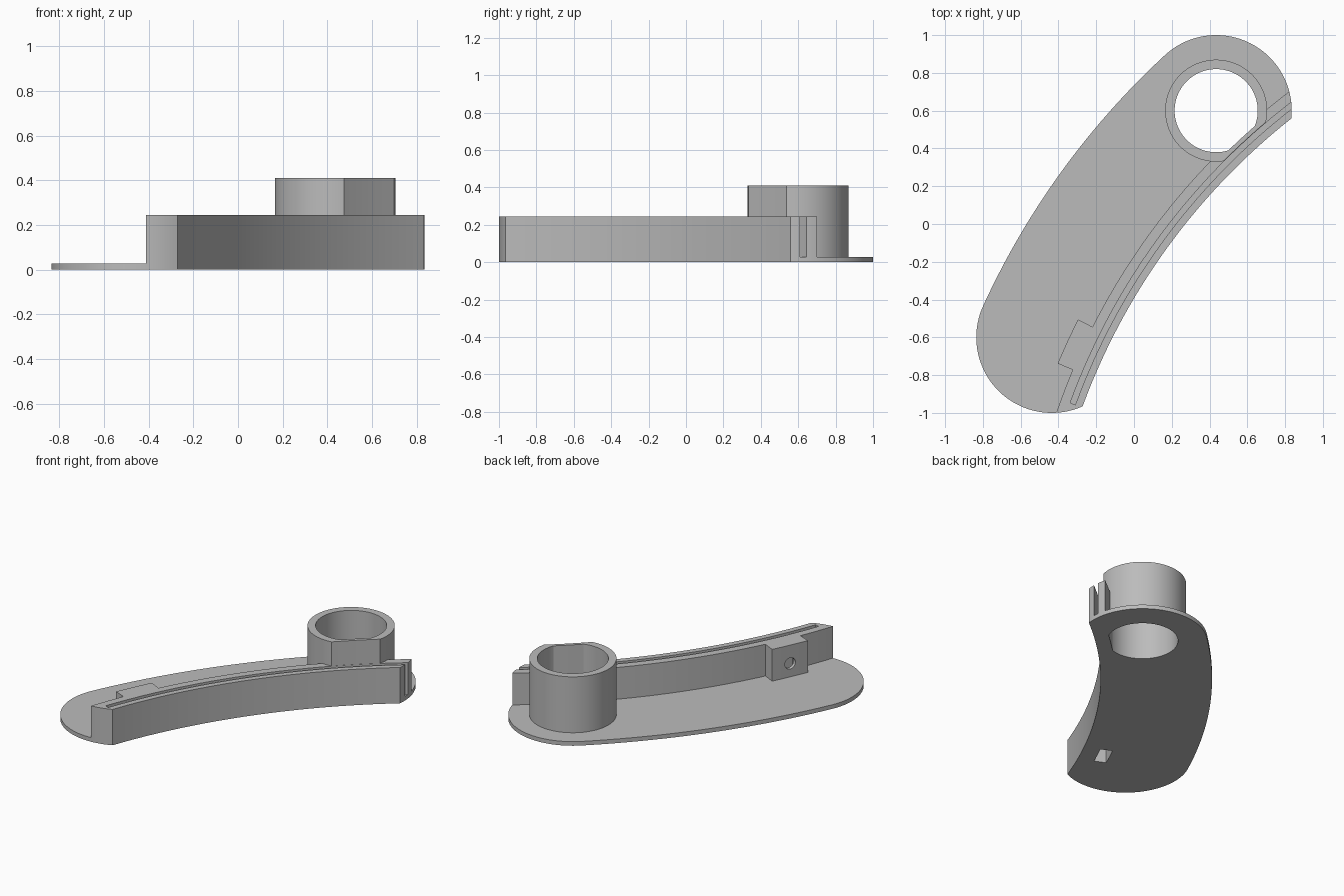
import bpy
import bmesh
import math
from mathutils import Vector, Matrix

if "Cube" in bpy.data.objects:
    bpy.data.objects.remove(bpy.data.objects["Cube"], do_unlink=True)

CENTRE = Vector((2.982, -2.162))      # common centre of all long arcs
TOP_END = Vector((0.435, 0.6))        # centre of the rounded end at the collar
LOW_END = -TOP_END
END_R = 0.4
BACK_R = (TOP_END - CENTRE).length + END_R
FRONT_R = 3.467
PLATE_Z, WALL_Z, COLLAR_Z = 0.028, 0.245, 0.41

grey = bpy.data.materials.new("plain grey")
grey.use_nodes = True
grey.diffuse_color = (0.5, 0.5, 0.5, 1)
grey.node_tree.nodes["Principled BSDF"].inputs["Base Color"].default_value = (0.5, 0.5, 0.5, 1)


def arc(centre, radius, a0, a1, steps=40):
    return [centre + radius * Vector((math.cos(a), math.sin(a)))
            for a in (a0 + (a1 - a0) * i / steps for i in range(steps + 1))]


def angle(point, centre):
    d = point - centre
    return math.atan2(d.y, d.x)


def prism(name, points, z0, z1):
    """Extrude a flat outline from z0 to z1."""
    bm = bmesh.new()
    face = bm.faces.new([bm.verts.new((p.x, p.y, z0)) for p in points])
    top = bmesh.ops.extrude_face_region(bm, geom=[face])["geom"]
    bmesh.ops.translate(bm, vec=(0, 0, z1 - z0),
                        verts=[v for v in top if isinstance(v, bmesh.types.BMVert)])
    bmesh.ops.recalc_face_normals(bm, faces=bm.faces)
    mesh = bpy.data.meshes.new(name)
    bm.to_mesh(mesh)
    bm.free()
    mesh.materials.append(grey)
    obj = bpy.data.objects.new(name, mesh)
    bpy.context.collection.objects.link(obj)
    return obj


def band(name, r0, r1, deg0, deg1, z0, z1):
    """Curved bar between two radii about the common centre."""
    a0, a1 = math.radians(deg0), math.radians(deg1)
    return prism(name, arc(CENTRE, r0, a0, a1) + arc(CENTRE, r1, a1, a0), z0, z1)


def cylinder(name, radius, z0, z1):
    return prism(name, arc(TOP_END, radius, 0, math.tau, 96)[:-1], z0, z1)


def combine(target, tool, operation):
    """Apply a boolean and discard the tool."""
    tool.hide_render = True
    mod = target.modifiers.new("combine", "BOOLEAN")
    mod.operation, mod.solver, mod.object = operation, "EXACT", tool
    graph = bpy.context.evaluated_depsgraph_get()
    graph.update()
    mesh = bpy.data.meshes.new_from_object(target.evaluated_get(graph))
    target.modifiers.clear()
    target.data = mesh
    bpy.data.objects.remove(tool, do_unlink=True)


def crossing(end, radius, side):
    """Point where a long arc meets a rounded end."""
    d = (end - CENTRE).length
    c = (radius ** 2 + d ** 2 - END_R ** 2) / (2 * radius * d)
    a = angle(end, CENTRE) + side * math.acos(min(1, c))
    return CENTRE + radius * Vector((math.cos(a), math.sin(a)))


def end_arc(end, p, q):
    a0, a1 = angle(p, end), angle(q, end)
    return arc(end, END_R, a0, a1 if a1 > a0 else a1 + math.tau, 56)


# Banana-shaped body, lowered to a thin plate behind the curved wall
front_top, back_top = crossing(TOP_END, FRONT_R, -1), crossing(TOP_END, BACK_R, -1)
front_low, back_low = crossing(LOW_END, FRONT_R, 1), crossing(LOW_END, BACK_R, 1)
outline = end_arc(TOP_END, front_top, back_top)
outline += arc(CENTRE, BACK_R, angle(back_top, CENTRE), angle(back_low, CENTRE) % math.tau)[1:-1]
outline += end_arc(LOW_END, back_low, front_low)
outline += arc(CENTRE, FRONT_R, angle(front_low, CENTRE) % math.tau, angle(front_top, CENTRE))[1:-1]
body = prism("curved_bracket", outline, 0, WALL_Z)
combine(body, band("step_cutter", 3.587, 5, 110, 175, PLATE_Z, 1), "DIFFERENCE")

# Screw block on the back of the wall
block_mid = 155.2
combine(body, band("screw_block", 3.56, 3.673, block_mid - 2, block_mid + 2, 0.01, WALL_Z), "UNION")

# Collar with a flattened front
collar = cylinder("collar", 0.27, 0.01, COLLAR_Z)
combine(collar, band("flat_cutter", 3, 3.537, 110, 160, -1, 1), "DIFFERENCE")
combine(body, collar, "UNION")

# Through hole, flattened where it meets the wall
bore = cylinder("bore", 0.22, -0.5, 0.8)
combine(bore, band("bore_flat", 3, 3.56, 110, 160, -1, 1), "DIFFERENCE")
combine(body, bore, "DIFFERENCE")

# Long slot in the wall, open at the collar end
combine(body, band("slot", 3.506, 3.535, 118, 159.9, PLATE_Z, 1), "DIFFERENCE")

# Nut pocket from below
combine(body, band("nut_pocket", 3.572, 3.65, block_mid - 1.2, block_mid + 1.2, -0.5, 0.2), "DIFFERENCE")

# Screw hole through the block into the slot
screw = prism("screw_hole", arc(Vector((0, 0)), 0.038, 0, math.tau, 32)[:-1], 3.52, 3.8)
a = math.radians(block_mid)
out, side = Vector((math.cos(a), math.sin(a), 0)), Vector((-math.sin(a), math.cos(a), 0))
turn = Matrix((side, Vector((0, 0, 1)), out)).transposed().to_4x4()
screw.data.transform(Matrix.Translation((CENTRE.x, CENTRE.y, 0.12)) @ turn)
combine(body, screw, "DIFFERENCE")

# Smooth the curved sides, keep the edges crisp
bpy.ops.object.select_all(action="DESELECT")
body.select_set(True)
bpy.context.view_layer.objects.active = body
bpy.ops.object.shade_smooth_by_angle(angle=math.radians(25))
